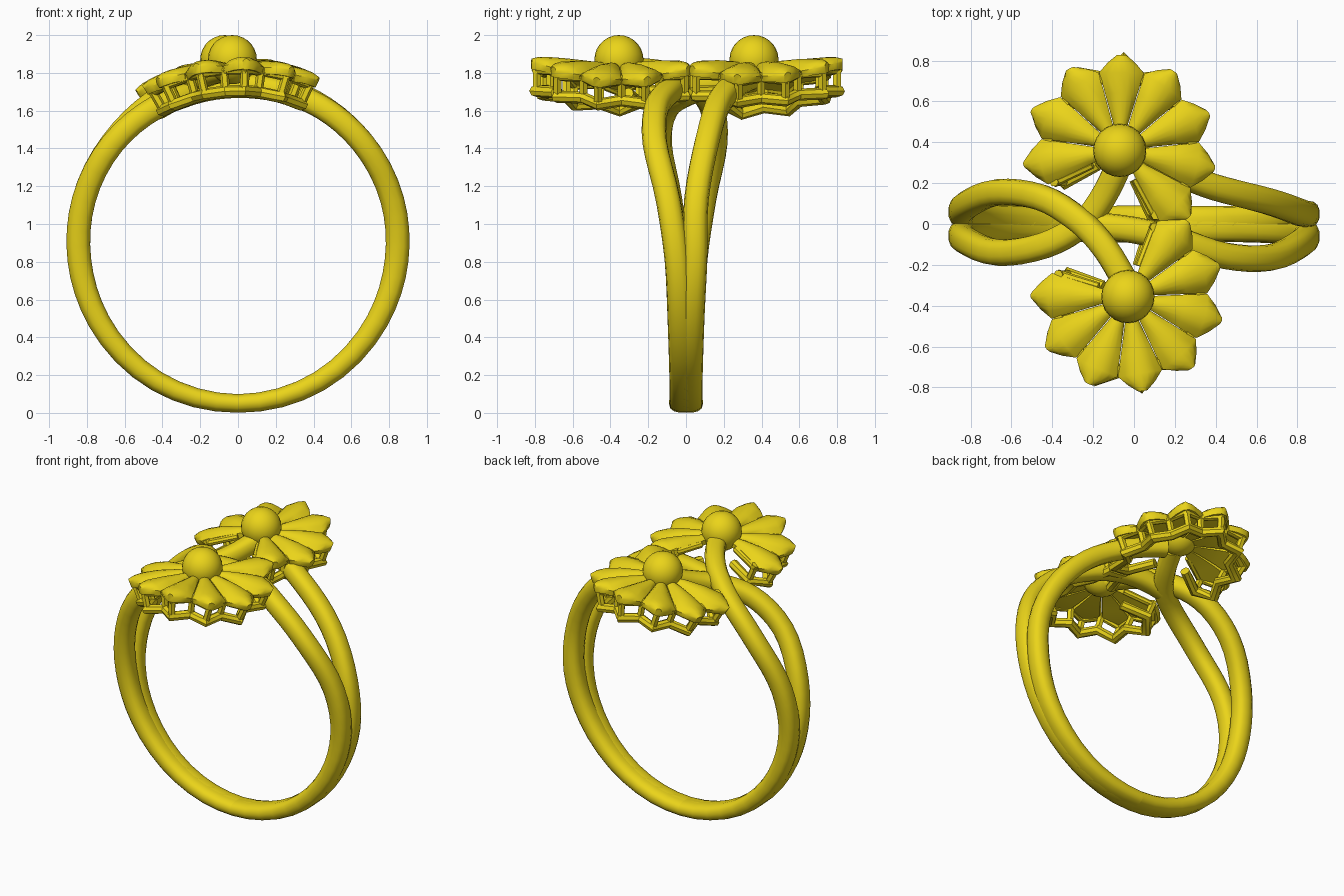
import bpy, bmesh
from math import sin, cos, asin, radians, pi
from mathutils import Vector

if "Cube" in bpy.data.objects:
    bpy.data.objects.remove(bpy.data.objects["Cube"])

CZ = 0.91                      # height of the ring axis
gold = bpy.data.materials.new("gold")
gold.diffuse_color = (0.83, 0.66, 0.01, 1)
gold.use_nodes = True
gold.node_tree.nodes["Principled BSDF"].inputs["Base Color"].default_value = gold.diffuse_color


def finish(name, bm, angle=40):
    bmesh.ops.recalc_face_normals(bm, faces=bm.faces)
    me = bpy.data.meshes.new(name)
    bm.to_mesh(me)
    bm.free()
    ob = bpy.data.objects.new(name, me)
    bpy.context.collection.objects.link(ob)
    me.materials.append(gold)
    bpy.ops.object.select_all(action='DESELECT')
    ob.select_set(True)
    bpy.context.view_layer.objects.active = ob
    bpy.ops.object.shade_smooth_by_angle(angle=radians(angle))
    return ob


def wrap(x, y, h):
    """Bend a flat point (x, y) around the ring axis at radius h."""
    a = asin(x / 0.95)
    return Vector((h * sin(a), y, CZ + h * cos(a)))


def skin(bm, rings, closed=False):
    """Bridge successive vertex rings into a tube."""
    n = len(rings[0])
    vs = [[bm.verts.new(p) for p in r] for r in rings]
    for a, b in zip(vs, vs[1:] + ([vs[0]] if closed else [])):
        for i in range(n):
            j = (i + 1) % n
            bm.faces.new((a[i], a[j], b[j], b[i]))
    if not closed:
        bm.faces.new(vs[0])
        bm.faces.new(vs[-1])


def catmull(p, steps):
    p = [Vector(q) for q in p]
    p = [2 * p[0] - p[1]] + p + [2 * p[-1] - p[-2]]
    out = []
    for i in range(1, len(p) - 2):
        a, b, c, d = p[i - 1:i + 3]
        for s in range(steps):
            t = s / steps
            out.append(0.5 * (2 * b + (c - a) * t + (2 * a - 5 * b + 4 * c - d) * t * t
                              + (3 * b - a - 3 * c + d) * t ** 3))
    return out + [p[-2]]


# Shank strands: (degrees from top, radius, y), widest and flattest at the bottom
def strand(name, side, top):
    s = -1 if top[0][2] < 0 else 1
    keys = [(180, 0.86, 0.008 * s), (150, 0.858, 0.012 * s),
            (120, 0.85, 0.028 * s), (97, 0.846, 0.048 * s)] + top
    path = catmull(keys, 4)
    pts = [Vector((side * h * sin(radians(a)), y, CZ + h * cos(radians(a)))) for a, h, y in path]
    rings = []
    for i, p in enumerate(pts):
        t = (pts[min(i + 1, len(pts) - 1)] - pts[max(i - 1, 0)]).normalized()
        if i == 0:
            t = Vector((side, 0, 0))
        n = p - Vector((0, p.y, CZ))
        n = (n - t * n.dot(t)).normalized()
        b = t.cross(n)
        k = min(1, max(0, (180 - path[i][0]) / 80))
        wy, wr = 0.082 - 0.017 * k, 0.05 + 0.014 * k
        ring = []
        for j in range(14):
            c, d = cos(2 * pi * j / 14), sin(2 * pi * j / 14)
            ring.append(p + b * wy * abs(c) ** 0.8 * (1 if c > 0 else -1)
                        + n * wr * abs(d) ** 0.8 * (1 if d > 0 else -1))
        rings.append(ring)
    bm = bmesh.new()
    skin(bm, rings)
    finish(name, bm, 50)


strand("right_front_strand", 1, [(75, .845, -.095), (52, .84, -.165), (32, .835, -.155),
                                 (15, .825, -.08), (0, .82, -.03), (-17, .82, 0)])
strand("right_back_strand", 1, [(75, .845, .055), (50, .84, .115), (28, .84, .18),
                                (13, .845, .26), (1, .86, .33)])
strand("left_back_strand", -1, [(75, .845, .095), (52, .845, .155), (32, .86, .13),
                                (18, .88, .02), (9, .9, -.12), (2, .91, -.3)])
strand("left_front_strand", -1, [(75, .845, -.085), (52, .84, -.14), (32, .83, -.105),
                                 (18, .82, 0), (10, .84, .14), (4, .89, .31)])

STEP = 33.2
# petal outline: radius, half width, edge height, ridge rise
PETAL = [(0.06, 0.016, 0.93, 0.010), (0.16, 0.046, 0.925, 0.028), (0.28, 0.082, 0.925, 0.042),
         (0.38, 0.112, 0.93, 0.045), (0.43, 0.068, 0.94, 0.036), (0.468, 0.022, 0.945, 0.022)]


def polar(c, r, deg, off=0.0):
    a = radians(deg)
    return c[0] + r * cos(a) - off * sin(a), c[1] + r * sin(a) + off * cos(a)


def rod(bm, pts, r, sides=6):
    """Round wire through a list of points."""
    rings = []
    for i, p in enumerate(pts):
        t0 = (p - pts[i - 1]).normalized() if i else (pts[1] - p).normalized()
        t1 = (pts[i + 1] - p).normalized() if i < len(pts) - 1 else t0
        t = (t0 + t1).normalized()
        up = Vector((0, 0, 1)) if abs(t.z) < 0.8 else Vector((0, 1, 0))
        u = t.cross(up).normalized()
        v = u.cross(t)
        k = min(1.3, 1 / max(0.5, t.dot(t0)))
        rings.append([p + u * r * k * cos(2 * pi * j / sides) + v * r * sin(2 * pi * j / sides)
                      for j in range(sides)])
    skin(bm, rings)


def flower(name, c, first):
    # petals with rounded ridges
    bm = bmesh.new()
    for k in range(8):
        a = first + k * STEP
        rings = []
        for r, w, h, rise in PETAL:
            ring = []
            for j in range(7):
                u = j / 3 - 1
                ring.append(wrap(*polar(c, r, a, u * w), h + rise * (1 - u * u) ** 0.8))
            for u in (0.9, -0.9):
                ring.append(wrap(*polar(c, r, a, u * w), h - 0.035))
            rings.append(ring)
        skin(bm, rings)
    finish(name + "_petals", bm, 45)

    # open gallery below: two zigzag wires joined by posts
    star = []
    for k in range(8):
        a = first + k * STEP
        star += [(0.365, a - STEP / 2), (0.44, a)]
    star.append((0.365, first + 7.5 * STEP))
    star = [(0.16, first - STEP / 2)] + star + [(0.16, first + 7.5 * STEP)]
    bm = bmesh.new()
    for h, rad in ((0.795, 0.032), (0.905, 0.022)):
        rod(bm, [wrap(*polar(c, r, a), h) for r, a in star], rad, 8)
    for r, a in star[1:-1]:
        x, y = polar(c, r, a)
        rod(bm, [wrap(x, y, 0.79), wrap(x, y, 0.93)], 0.024)
    finish(name + "_gallery", bm)

    # domed centre
    bm = bmesh.new()
    bmesh.ops.create_uvsphere(bm, u_segments=24, v_segments=14, radius=0.13)
    bmesh.ops.translate(bm, verts=bm.verts, vec=(c[0], c[1], 1.87))
    finish(name + "_centre", bm)


flower("back_flower", (-0.07, 0.36), -44)
flower("front_flower", (-0.03, -0.355), 180 - 0.5)
